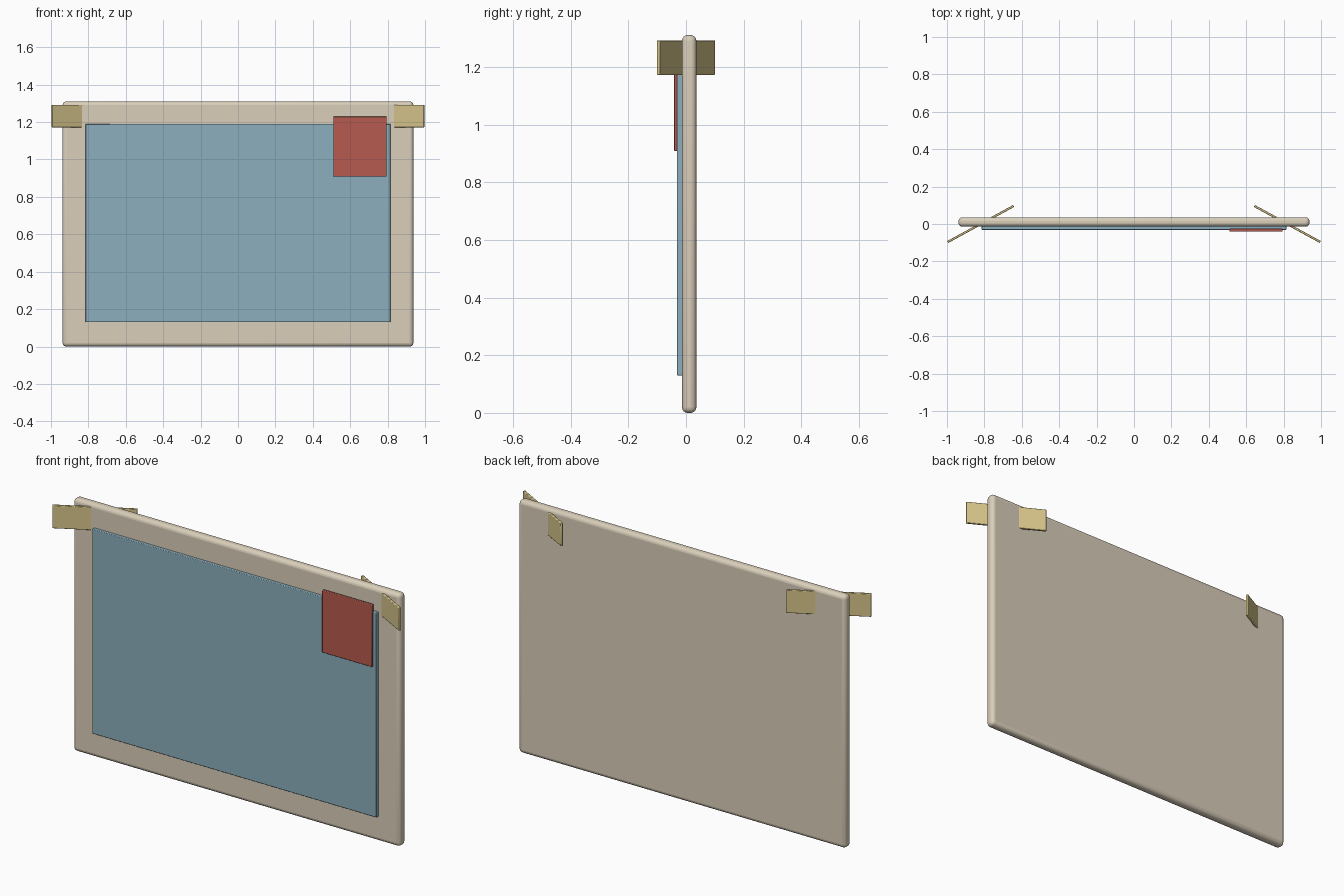
import bpy
import math

cube = bpy.data.objects.get("Cube")
if cube:
    bpy.data.objects.remove(cube, do_unlink=True)


def material(name, rgb):
    mat = bpy.data.materials.new(name)
    mat.use_nodes = True
    mat.diffuse_color = (*rgb, 1)
    mat.node_tree.nodes["Principled BSDF"].inputs["Base Color"].default_value = (*rgb, 1)
    return mat


cream = material("cream card", (0.70, 0.62, 0.49))
blue = material("dusty blue", (0.26, 0.43, 0.51))
red = material("brick red", (0.47, 0.105, 0.078))
straw = material("straw tape", (0.68, 0.56, 0.26))


def slab(name, low, high, mat, bevel, segments=2, turn=0):
    """Rounded box between two corners, optionally turned about z."""
    bpy.ops.mesh.primitive_cube_add(size=1)
    obj = bpy.context.object
    obj.name = name
    obj.location = [(a + b) / 2 for a, b in zip(low, high)]
    obj.scale = [b - a for a, b in zip(low, high)]
    bpy.ops.object.transform_apply(location=False, rotation=False, scale=True)
    obj.rotation_euler.z = turn
    obj.data.materials.append(mat)
    mod = obj.modifiers.new("rounded edges", "BEVEL")
    mod.width = bevel
    mod.segments = segments
    bpy.ops.object.shade_smooth_by_angle(angle=math.radians(35))
    return obj


# Card backing with a picture panel and a small stamp in the corner
slab("backing_board", (-0.938, -0.014, 0), (0.938, 0.036, 1.31), cream, 0.02, 4)
slab("picture_panel", (-0.815, -0.031, 0.13), (0.815, -0.005, 1.19), blue, 0.003)
slab("corner_stamp", (0.51, -0.041, 0.908), (0.795, -0.025, 1.23), red, 0.003)

# Tape strips slanting through both upper corners
for side, name in ((1, "left_tape"), (-1, "right_tape")):
    x = side * 0.82
    slab(name, (x - 0.201, -0.006, 1.172), (x + 0.201, 0.006, 1.292),
         straw, 0.003, turn=-side * 0.5)
